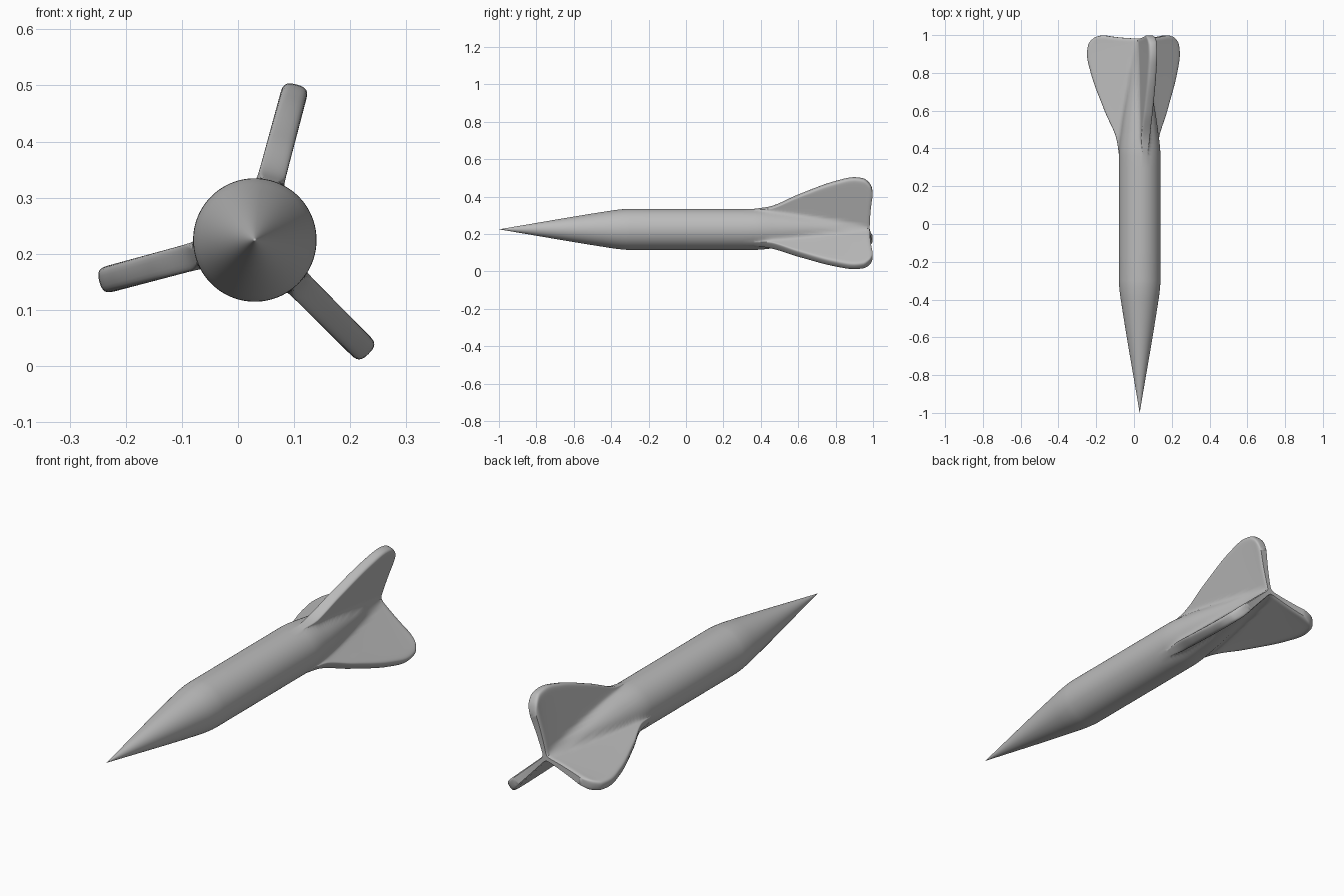
import bpy, bmesh, math

cube = bpy.data.objects.get("Cube")
if cube:
    bpy.data.objects.remove(cube, do_unlink=True)

AXIS_X, AXIS_Z = 0.03, 0.2245
FIN_ANGLES = [math.radians(a) for a in (75, 195, 315)]
HALF = 24                      # points on each side of a fin lobe
TAN60 = math.tan(math.pi / 3)

# Profiles along the length: (y, radius)
HULL = [(-1, 0), (-0.42, 0.097), (-0.36, 0.1055), (-0.3, 0.11), (0.36, 0.11),
        (0.5, 0.096), (0.75, 0.056), (1, 0.013)]
FIN = [(0.36, 0.11), (0.44, 0.121), (0.6, 0.19), (0.8, 0.266), (0.9, 0.287),
       (0.95, 0.28), (0.98, 0.256), (0.992, 0.235), (0.998, 0.21)]


def curve(points, y):
    """Smooth interpolation with slopes limited to avoid overshoot."""
    def slope(i):
        if i == 0 or i == len(points) - 1:
            j = min(i, len(points) - 2)
            return secant(j)
        a, b = secant(i - 1), secant(i)
        return 0 if a * b <= 0 else 2 * a * b / (a + b)

    def secant(i):
        (y0, r0), (y1, r1) = points[i], points[i + 1]
        return (r1 - r0) / (y1 - y0)

    i = 0
    while i < len(points) - 2 and y > points[i + 1][0]:
        i += 1
    (y0, r0), (y1, r1) = points[i], points[i + 1]
    h = y1 - y0
    t = (y - y0) / h
    return (r0 * (1 + 2 * t) * (1 - t) ** 2 + r1 * t * t * (3 - 2 * t)
            + h * (slope(i) * t * (1 - t) ** 2 - slope(i + 1) * t * t * (1 - t)))


def smooth_max(a, b, k):
    return max(a, b) + max(k - abs(a - b), 0) ** 2 / (4 * k)


def half_lobe(y):
    """From the valley between fins to the fin tip: (radial, sideways)."""
    rb = curve(HULL, y)
    tip = max(curve(FIN, y), rb) if y > 0.36 else rb
    fade = min(max((y - 0.36) / 0.1, 0), 1)
    rear = min(max((y - 0.4) / 0.6, 0), 1)
    edge = 1 - 0.3 * max((y - 0.98) / 0.018, 0) ** 2
    start = rb / 2
    points = [(start, start * TAN60)]
    for i in range(1, HALF):
        q = math.sin(i / HALF * math.pi / 2)
        u = start + (tip - start) * q
        w = rb * rb - u * u
        soft = 0.12 * rb * rb * fade
        v = math.sqrt(max((w + math.hypot(w, soft)) / 2, 0))
        if fade > 0:
            thick = (0.021 * (1 - 0.45 * rear * (1 - q)) + 0.004 * q) * edge
            v = smooth_max(v, thick * fade ** 0.3, min(0.02, rb * 0.3) * fade)
            v *= ((1 - q ** 40) ** 0.4) ** fade
        points.append((u, min(v, u * TAN60)))
    return points + [(tip, 0)]


def ring(bm, y):
    """One closed three-lobed section, counter-clockwise."""
    half = half_lobe(y)
    lobe = [(u, -v) for u, v in half] + half[-2:0:-1]
    back = max((y - 0.4) / 0.6, 0) ** 3
    verts = []
    for a in FIN_ANGLES:
        for u, v in lobe:
            r = math.hypot(u, v)
            dip = 0.016 * max(1 - (r / 0.19) ** 2, 0) * back
            verts.append(bm.verts.new((AXIS_X + u * math.cos(a) - v * math.sin(a), y - dip,
                                       AXIS_Z + u * math.sin(a) + v * math.cos(a))))
    return verts


# Hull and fins as one continuous loft
bm = bmesh.new()
stations = [-0.98, -0.9, -0.8, -0.7, -0.6, -0.5]
stations += [-0.42 + 0.02 * i for i in range(7)] + [-0.15, 0, 0.15, 0.3]
stations += [0.36 + 0.02 * i for i in range(29)]
stations += [0.935, 0.95, 0.96, 0.97, 0.977, 0.984, 0.989, 0.993, 0.996, 0.998]
rings = [ring(bm, y) for y in stations]
count = len(rings[0])
for a, b in zip(rings, rings[1:]):
    for i in range(count):
        j = (i + 1) % count
        bm.faces.new((a[i], a[j], b[j], b[i]))

# Pointed nose
nose = bm.verts.new((AXIS_X, -1, AXIS_Z))
for i in range(count):
    bm.faces.new((nose, rings[0][(i + 1) % count], rings[0][i]))

# Trailing edge: strips across each fin and a small centre triangle
last = rings[-1]
lobe_size = 2 * HALF
for k in range(3):
    s = k * lobe_size
    for i in range(HALF):
        quad = [last[s + i], last[s + i + 1],
                last[(s + lobe_size - i - 1) % count], last[(s + lobe_size - i) % count]]
        bm.faces.new(list(dict.fromkeys(quad)))
bm.faces.new([last[k * lobe_size] for k in range(3)])
bmesh.ops.recalc_face_normals(bm, faces=bm.faces[:])

mesh = bpy.data.meshes.new("finned_hull")
bm.to_mesh(mesh)
bm.free()
hull = bpy.data.objects.new("finned_hull", mesh)
bpy.context.collection.objects.link(hull)

# Plain grey finish
grey = bpy.data.materials.new("plain_grey")
grey.use_nodes = True
colour = (0.5, 0.5, 0.5, 1)
grey.diffuse_color = colour
grey.node_tree.nodes["Principled BSDF"].inputs["Base Color"].default_value = colour
mesh.materials.append(grey)

bpy.ops.object.select_all(action="DESELECT")
hull.select_set(True)
bpy.context.view_layer.objects.active = hull
bpy.ops.object.shade_smooth_by_angle(angle=math.radians(45))
